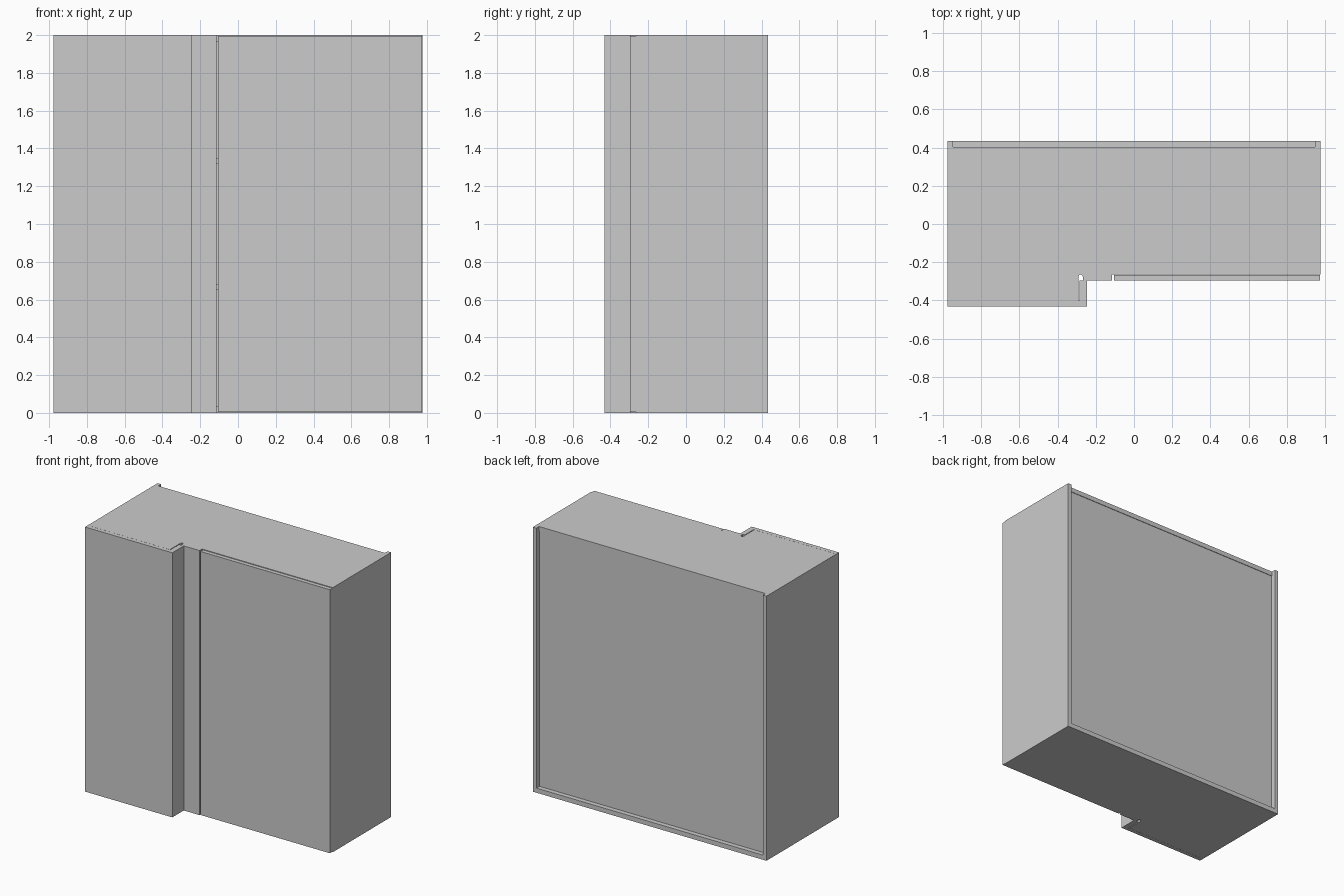
import bpy, bmesh
from mathutils import Vector

if "Cube" in bpy.data.objects:
    bpy.data.objects.remove(bpy.data.objects["Cube"])

H, T = 2.0, 0.035            # height, board thickness
X, BACK, PLATE_BACK = 0.977, 0.434, 0.402


def prism(name, pts, a, b, axis="z"):
    """Extrude a 2D profile from a to b along z (xy profile) or x (yz profile)."""
    bm = bmesh.new()
    place = (lambda p: (p[0], p[1], a)) if axis == "z" else (lambda p: (a, p[0], p[1]))
    face = bm.faces.new([bm.verts.new(place(p)) for p in pts])
    ext = bmesh.ops.extrude_face_region(bm, geom=[face])
    step = Vector((0, 0, b - a)) if axis == "z" else Vector((b - a, 0, 0))
    bmesh.ops.translate(bm, vec=step,
                        verts=[g for g in ext["geom"] if isinstance(g, bmesh.types.BMVert)])
    bmesh.ops.recalc_face_normals(bm, faces=bm.faces)
    mesh = bpy.data.meshes.new(name)
    bm.to_mesh(mesh)
    bm.free()
    ob = bpy.data.objects.new(name, mesh)
    bpy.context.collection.objects.link(ob)
    return ob


def box(name, x0, x1, y0, y1, z0, z1):
    return prism(name, [(x0, y0), (x1, y0), (x1, y1), (x0, y1)], z0, z1)


# Top and bottom boards: stepped outline with the finger-grip slot and door gap
def plate(back):
    return [(-X, -0.40), (-0.291, -0.40), (-0.291, -0.275), (-0.285, -0.264),
            (-0.275, -0.264), (-0.268, -0.275), (-0.268, -0.295), (-0.115, -0.295),
            (-0.115, -0.264), (X, -0.264), (X, back), (-X, back)]


prism("bottom_board", plate(BACK), 0, T)
prism("top_board", plate(PLATE_BACK), H - T, H)

# Side boards, running up behind the top board at the back
for name, x0, front in (("left_side", -X, -0.40), ("right_side", X - 0.03, -0.264)):
    prism(name, [(front, T), (BACK, T), (BACK, H), (PLATE_BACK, H),
                 (PLATE_BACK, H - T), (front, H - T)], x0, x0 + 0.03, "x")

# Recessed back panel
box("back_panel", -X + 0.03, X - 0.03, 0.385, 0.398, T, H - T)

# Projecting left door and its return edge
box("left_door", -X, -0.285, -0.432, -0.401, 0, H)
box("door_return", -0.285, -0.247, -0.432, -0.295, 0, H)

# Fixed filler strip and the right door
box("filler_strip", -0.268, -0.115, -0.295, -0.264, T, H - T)
box("right_door", -0.106, X - 0.002, -0.296, -0.266, 0.004, H - 0.004)

# Interior divider and shelves
box("divider", -0.321, -0.291, -0.40, 0.385, T, H - T)
for i in (1, 2):
    z = i * H / 3
    box(f"right_shelf_{i}", -0.291, X - 0.03, -0.255, 0.385, z - 0.016, z + 0.016)
